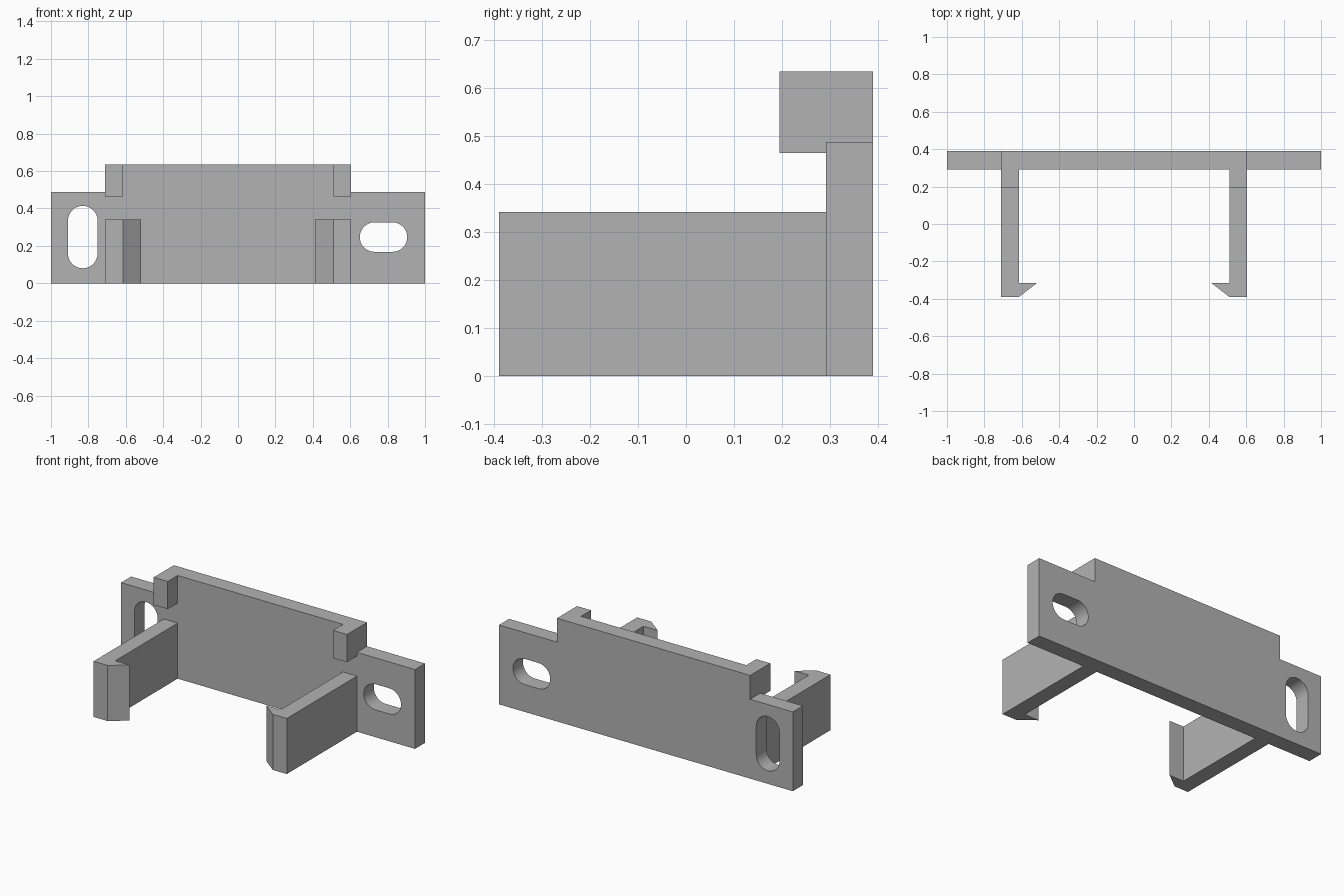
import bpy, bmesh, math
from mathutils import Vector

cube = bpy.data.objects.get("Cube")
if cube:
    bpy.data.objects.remove(cube, do_unlink=True)

grey = bpy.data.materials.new("mid_grey")
grey.use_nodes = True
grey.diffuse_color = (0.45, 0.45, 0.45, 1)
grey.node_tree.nodes["Principled BSDF"].inputs["Base Color"].default_value = grey.diffuse_color

BACK, FACE, FRONT = 0.39, 0.292, -0.39
LEFT, RIGHT = 0.605, -0.71       # outer sides of the raised middle
WALL = 0.095


def prism(name, points, push):
    """Extrude a flat outline of 3D points along the vector push."""
    bm = bmesh.new()
    base = bm.faces.new([bm.verts.new(p) for p in points])
    grown = bmesh.ops.extrude_face_region(bm, geom=[base], use_keep_orig=True)
    moved = [v for v in grown["geom"] if isinstance(v, bmesh.types.BMVert)]
    bmesh.ops.translate(bm, verts=moved, vec=Vector(push))
    bmesh.ops.recalc_face_normals(bm, faces=bm.faces)
    mesh = bpy.data.meshes.new(name)
    bm.to_mesh(mesh)
    bm.free()
    mesh.materials.append(grey)
    obj = bpy.data.objects.new(name, mesh)
    bpy.context.collection.objects.link(obj)
    return obj


def slot_outline(x, z, radius, half, upright, steps=16):
    """Rounded slot: two half circles whose centres lie half away from the middle."""
    points = []
    for side in (1, -1):
        for i in range(steps + 1):
            a = math.pi * (i / steps - 0.5)
            along = side * (half + radius * math.cos(a))
            across = side * radius * math.sin(a)
            dx, dz = (-across, along) if upright else (along, across)
            points.append((x + dx, FACE - 0.1, z + dz))
    return points


# Back plate with a raised middle
outline = [(-1, 0), (1, 0), (1, 0.488), (LEFT, 0.488), (LEFT, 0.635),
           (RIGHT, 0.635), (RIGHT, 0.488), (-1, 0.488)]
plate = prism("back_plate", [(x, FACE, z) for x, z in outline], (0, BACK - FACE, 0))

# Upright and level screw slots
for name, spec in (("upright_slot", (-0.83, 0.247, 0.079, 0.088, True)),
                   ("level_slot", (0.778, 0.247, 0.079, 0.048, False))):
    cutter = prism(name, slot_outline(*spec), (0, 0.3, 0))
    cutter.hide_render = True
    cut = plate.modifiers.new(name, "BOOLEAN")
    cut.operation, cut.solver, cut.object = "DIFFERENCE", "EXACT", cutter
    bpy.context.view_layer.objects.active = plate
    bpy.ops.object.modifier_apply(modifier=name)
    bpy.data.objects.remove(cutter, do_unlink=True)

# Hooked arms and upper tabs; inward is the direction to the middle
for side, outer, inward in (("left", LEFT, -1), ("right", RIGHT, 1)):
    inner, tip = outer + inward * WALL, outer + inward * 0.192
    arm = [(outer, FACE), (outer, FRONT), (inner, FRONT),
           (tip, -0.315), (inner, -0.315), (inner, FACE)]
    prism(side + "_hooked_arm", [(x, y, 0) for x, y in arm], (0, 0, 0.342))
    tab = [(outer, FACE), (outer, 0.195), (inner, 0.195), (inner, FACE)]
    prism(side + "_upper_tab", [(x, y, 0.465) for x, y in tab], (0, 0, 0.17))

# Smooth slot walls, crisp edges elsewhere
bpy.ops.object.select_all(action="DESELECT")
plate.select_set(True)
bpy.context.view_layer.objects.active = plate
bpy.ops.object.shade_smooth_by_angle(angle=math.radians(30))
